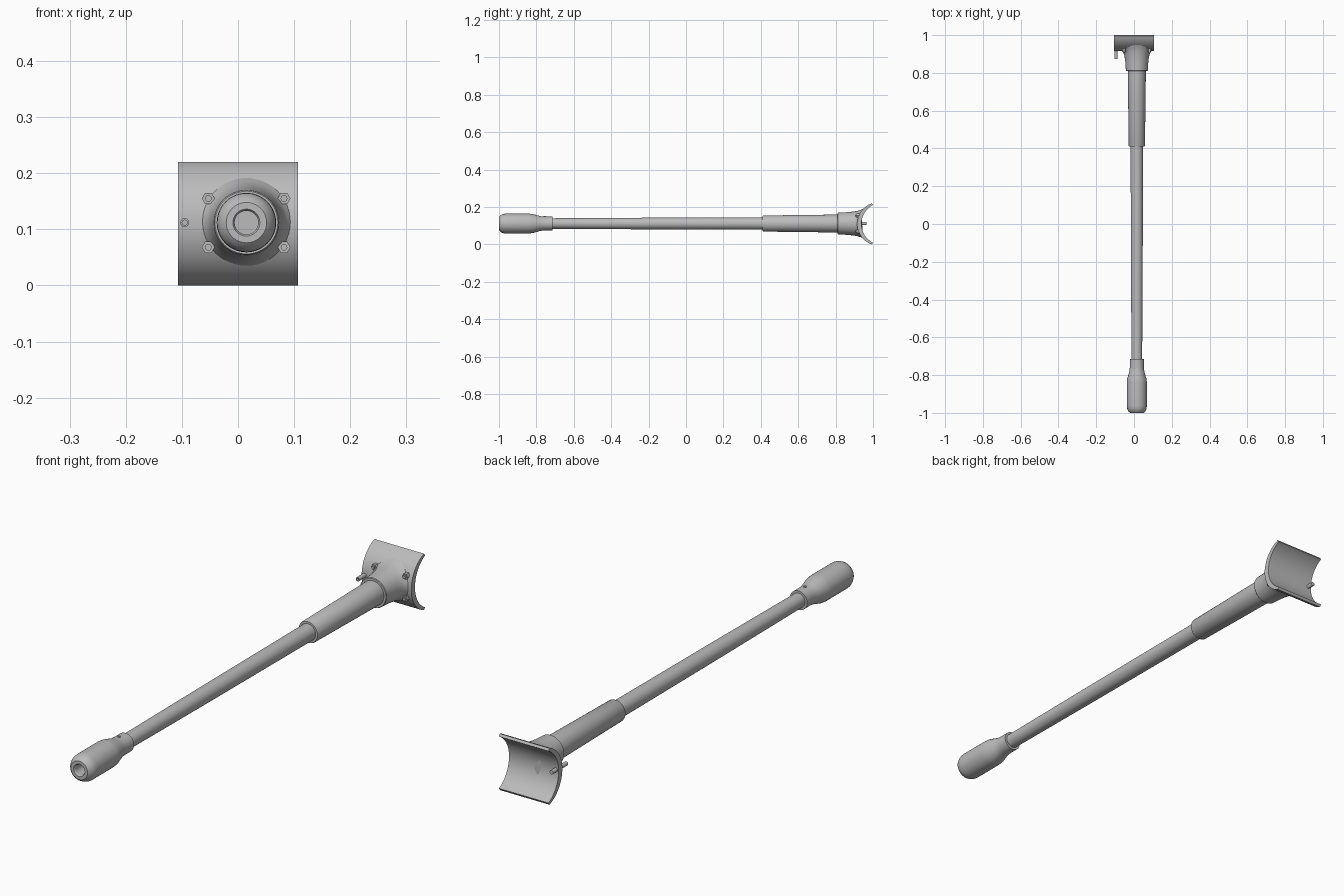
import bpy, bmesh, math

if "Cube" in bpy.data.objects:
    bpy.data.objects.remove(bpy.data.objects["Cube"])

CX, CZ = 0.015, 0.112          # bore axis
HALF_W = 0.107                 # shield half width
R_OUT = 0.1136                 # shield outer curvature

steel = bpy.data.materials.new("grey_steel")
steel.diffuse_color = (0.5, 0.5, 0.5, 1)
steel.use_nodes = True
steel.node_tree.nodes["Principled BSDF"].inputs["Base Color"].default_value = steel.diffuse_color


def finish(name, bm, smooth=True):
    bmesh.ops.remove_doubles(bm, verts=bm.verts, dist=1e-6)
    bmesh.ops.recalc_face_normals(bm, faces=bm.faces)
    mesh = bpy.data.meshes.new(name)
    bm.to_mesh(mesh)
    bm.free()
    mesh.materials.append(steel)
    ob = bpy.data.objects.new(name, mesh)
    bpy.context.collection.objects.link(ob)
    if smooth:
        bpy.ops.object.select_all(action='DESELECT')
        ob.select_set(True)
        bpy.context.view_layer.objects.active = ob
        bpy.ops.object.shade_smooth_by_angle(angle=math.radians(30))
    return ob


def loft(name, rings, cap=True, smooth=True):
    """Join rings of points into a skin, with optional end caps."""
    bm = bmesh.new()
    vs = [[bm.verts.new(p) for p in ring] for ring in rings]
    n = len(vs[0])
    for a, b in zip(vs, vs[1:]):
        for i in range(n):
            j = (i + 1) % n
            bm.faces.new((a[i], a[j], b[j], b[i]))
    if cap:
        bm.faces.new(vs[0])
        bm.faces.new(vs[-1])
    return finish(name, bm, smooth)


def lathe(name, profile, sides=40, x=CX, z=CZ, smooth=True):
    """Turn (y, radius) pairs around an axis parallel to y."""
    rings = [[(x + r * math.cos(i * math.tau / sides), y,
               z + r * math.sin(i * math.tau / sides)) for i in range(sides)]
             for y, r in profile]
    return loft(name, rings, smooth=smooth)


def shield_y(dz):
    return 0.915 + R_OUT - math.sqrt(R_OUT ** 2 - dz ** 2)


# Muzzle with rounded nose, recessed bore and rear collar
lathe("muzzle", [(-0.90, 0.021), (-0.995, 0.021), (-1.0, 0.024), (-1.0, 0.036),
                 (-0.993, 0.044), (-0.982, 0.0495), (-0.975, 0.052),
                 (-0.96, 0.053), (-0.84, 0.053), (-0.82, 0.051),
                 (-0.785, 0.041), (-0.77, 0.038), (-0.755, 0.037),
                 (-0.715, 0.037), (-0.715, 0.027)])

# Locking screw on top of the collar
bm = bmesh.new()
bmesh.ops.create_cone(bm, cap_ends=True, segments=12, radius1=0.006,
                      radius2=0.006, depth=0.012)
bmesh.ops.translate(bm, verts=bm.verts, vec=(CX, -0.755, CZ + 0.035))
finish("collar_screw", bm)

# Tapered barrel and stepped recoil sleeve
lathe("barrel", [(-0.74, 0.028), (-0.22, 0.031), (0.42, 0.033)])
lathe("recoil_sleeve", [(0.41, 0.032), (0.41, 0.041), (0.414, 0.043),
                        (0.82, 0.048)])

# Socket flaring into the curved shield
SIDES = 48
rings = []
for t, r in [(0, 0.045), (0, 0.056), (0.02, 0.058), (0.35, 0.060),
             (0.6, 0.063), (0.8, 0.067), (0.92, 0.073), (1.0, 0.081)]:
    ring = []
    for i in range(SIDES):
        a = i * math.tau / SIDES
        end = shield_y(r * math.sin(a)) + 0.003
        ring.append((CX + r * math.cos(a), 0.81 + t * (end - 0.81),
                     CZ + r * math.sin(a)))
    rings.append(ring)
loft("socket", rings)


# Curved shield plate: crescent section swept across x
def arc(front, sagitta, half, n=24):
    rad = (half ** 2 + sagitta ** 2) / (2 * sagitta)
    lim = math.asin(half / rad)
    return [(front + rad - rad * math.cos(a), 0.11 + rad * math.sin(a))
            for a in (-lim + 2 * lim * k / n for k in range(n + 1))]


section = arc(0.915, 0.079, 0.110) + arc(0.938, 0.062, 0.101)[::-1]
loft("shield", [[(x, y, z) for y, z in section] for x in (-HALF_W, HALF_W)])

# Four hexagonal bolts with round studs
for x in (-0.053, 0.082):
    for z in (0.068, 0.155):
        lathe("bolt_nut", [(0.912, 0.0115), (0.932, 0.0115)], 6, x, z, False)
        lathe("bolt_stud", [(0.906, 0.006), (0.92, 0.006)], 12, x, z)

# Small hollow tube passing through the shield
lathe("side_tube", [(0.89, 0.0045), (0.873, 0.0045), (0.873, 0.008),
                    (0.965, 0.008)], 16, -0.095, CZ)
